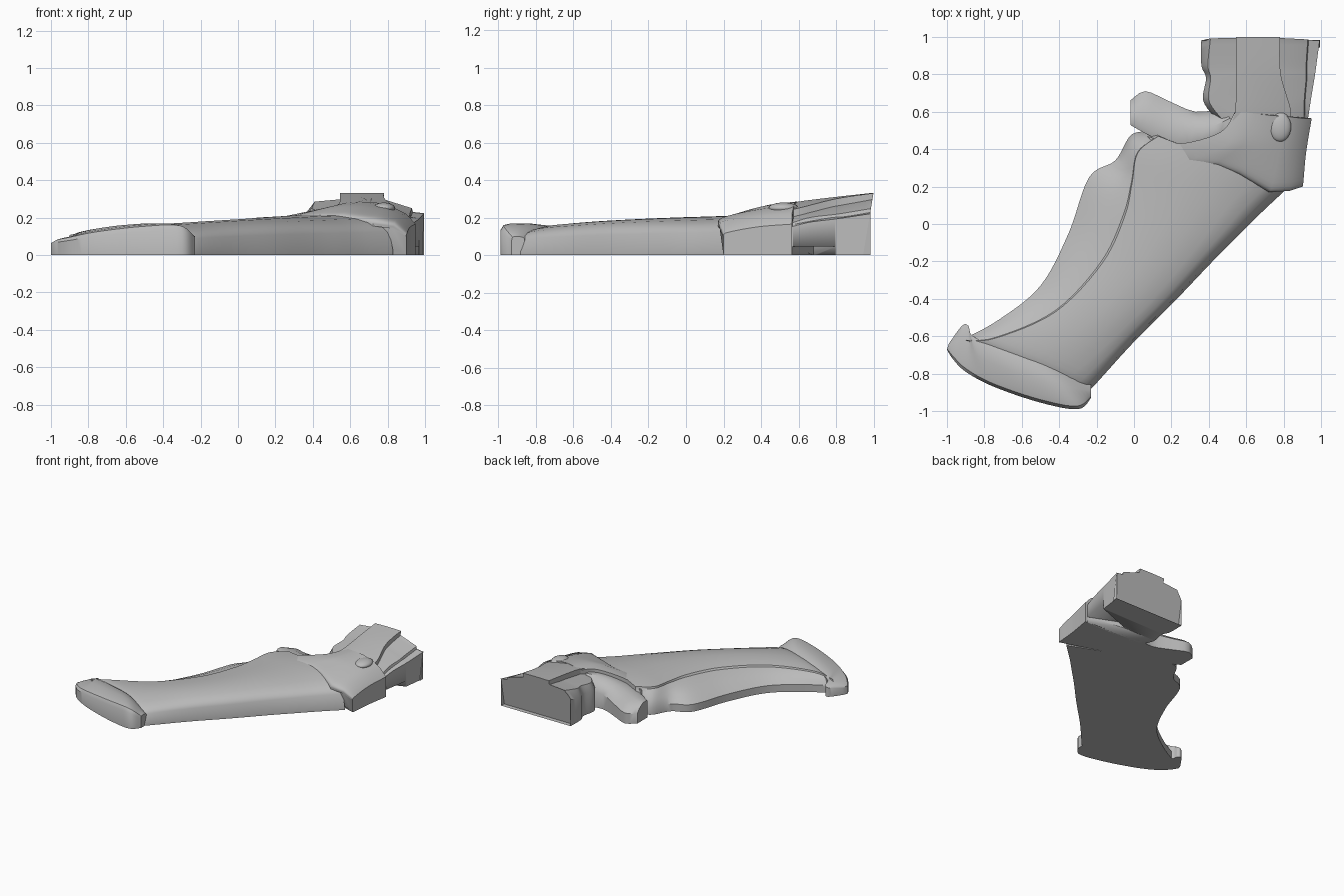
import bpy
import bmesh
from mathutils import Vector

if "Cube" in bpy.data.objects:
    bpy.data.objects.remove(bpy.data.objects["Cube"], do_unlink=True)

grey = bpy.data.materials.new("plain grey")
grey.use_nodes = True
colour = (0.5, 0.5, 0.5, 1)
grey.diffuse_color = colour
grey.node_tree.nodes["Principled BSDF"].inputs["Base Color"].default_value = colour


def curve(points, steps):
    """Smooth path through the points, sampled evenly between each pair."""
    pts = [Vector(p) for p in points]
    path = []
    for i in range(len(pts) - 1):
        a, b, c, d = pts[max(i - 1, 0)], pts[i], pts[i + 1], pts[min(i + 2, len(pts) - 1)]
        for k in range(steps):
            t = k / steps
            tangent_b, tangent_c = (c - a) / 2, (d - b) / 2
            bend = b * 2 - c * 2 + tangent_b + tangent_c
            path.append(b + t * tangent_b + t * t * (c - b - tangent_b - bend) + t ** 3 * bend)
    return path + [pts[-1]]


def finish(obj):
    """Shared material and shading."""
    obj.data.materials.append(grey)
    bpy.ops.object.select_all(action="DESELECT")
    obj.select_set(True)
    bpy.context.view_layer.objects.active = obj
    bpy.ops.object.shade_smooth_by_angle(angle=0.6)


def skin(name, rails, steps=6, base=0.0, slanted_end=False):
    """Closed solid spanned by neighbouring rails, with walls down to the base."""
    paths = [curve(r, steps) for r in rails]
    foot = lambda path: [Vector((p.x, p.y, base)) for p in path]
    paths = [foot(paths[0])] + paths + [foot(paths[-1])]
    bm = bmesh.new()
    grid = [[bm.verts.new(p) for p in path] for path in paths]
    for i, left in enumerate(grid):
        right = grid[(i + 1) % len(grid)]
        for j in range(len(left) - 1):
            bm.faces.new((left[j], left[j + 1], right[j + 1], right[j]))
    for end in (0, -1):
        bm.faces.new([path[end] for path in grid])
    if slanted_end:
        for path in grid:
            path[-1].co.y = 0.945 + path[-1].co.z / 6
    bmesh.ops.recalc_face_normals(bm, faces=bm.faces)
    mesh = bpy.data.meshes.new(name)
    bm.to_mesh(mesh)
    bm.free()
    obj = bpy.data.objects.new(name, mesh)
    bpy.context.collection.objects.link(obj)
    finish(obj)
    return obj


def between(left, right, amount, heights):
    """Rail part of the way from one plan line to another."""
    return [(*Vector(a).lerp(Vector(b), amount), z) for a, b, z in zip(left, right, heights)]


# Grip: side panel, step at the groove, crowned main surface, steep back edge
edge = [(-.92, -.62), (-.72, -.51), (-.5, -.33), (-.35, -.05),
        (-.24, .25), (-.1, .34), (-.01, .48), (.12, .49)]
groove = [(-.9, -.62), (-.74, -.61), (-.42, -.47), (-.17, -.21),
          (-.05, .04), (-.01, .22), (.02, .38), (.13, .47)]
back = [(-.25, -.9), (-.2, -.85), (0, -.63), (.22, -.41),
        (.42, -.2), (.55, -.07), (.68, .06), (.83, .2)]
crown = [.12, .155, .175, .19, .2, .205, .21, .215]
grip = [between(edge, groove, 0, [.06] * len(edge))]
for amount, drop in ((.3, .55), (.65, .73), (.96, .82)):
    grip.append(between(edge, groove, amount, [z * drop for z in crown]))
for amount, drop in ((0, .89), (.15, .955), (.4, 1), (.6, .98), (.78, .9),
                     (.88, .81), (.94, .7), (.97, .57)):
    grip.append(between(groove, back, amount, [z * drop for z in crown]))
grip.append(between(groove, back, 1, [.02] * len(back)))
skin("grip", grip)

# Flared pommel with a hooked tip
heel_back = [(-.99, -.64), (-.92, -.545), (-.885, -.545), (-.86, -.6),
             (-.7, -.67), (-.45, -.76), (-.23, -.86)]
heel_front = [(-1, -.67), (-.97, -.72), (-.9, -.79), (-.75, -.87),
              (-.5, -.955), (-.3, -.99), (-.23, -.93)]
heel_height = [.065, .085, .1, .13, .16, .165, .1]
skin("pommel", [between(heel_back, heel_front, amount, [z * k for z in heel_height])
                for amount, k in ((0, .85), (.12, .94), (.45, 1), (.8, .99),
                                  (.93, .95), (1, .78))])

# Collar shell overlapping the top of the grip
skin("collar", [
    [(.07, .47, .17), (.24, .43, .205), (.46, .49, .25), (.54, .6, .265)],
    [(.2, .33, .19), (.32, .35, .215), (.5, .43, .26), (.58, .6, .28)],
    [(.45, .31, .2), (.46, .335, .225), (.58, .43, .265), (.65, .59, .285)],
    [(.56, .265, .19), (.57, .29, .225), (.66, .42, .262), (.74, .58, .28)],
    [(.72, .17, .155), (.735, .195, .2), (.78, .4, .245), (.82, .575, .26)],
    [(.83, .18, .14), (.84, .2, .18), (.87, .4, .21), (.9, .565, .22)],
    [(.9, .2, .1), (.905, .22, .12), (.92, .38, .15), (.95, .565, .165)],
])

# Low bump on the collar
bpy.ops.mesh.primitive_uv_sphere_add(segments=24, ring_count=12, radius=1,
                                     location=(.78, .52, .25))
bump = bpy.context.object
bump.name = "collar_bump"
bump.scale = (.06, .08, .03)
finish(bump)

# Rear block with stepped shoulders
block = skin("rear_block", [
    [(.44, .56, .15), (.37, .66, .17), (.385, .78, .18), (.36, .85, .19), (.36, 1, .22)],
    [(.47, .56, .21), (.4, .66, .225), (.41, .78, .24), (.395, .85, .25), (.41, 1, .285)],
    [(.54, .56, .23), (.54, .66, .24), (.54, .78, .26), (.54, .85, .27), (.54, 1, .297)],
    [(.78, .56, .23), (.78, .66, .24), (.78, .78, .26), (.78, .85, .27), (.78, 1, .297)],
    [(.91, .56, .17), (.91, .66, .2), (.92, .78, .215), (.92, .85, .225), (.93, 1, .25)],
    [(.915, .56, .16), (.915, .66, .18), (.925, .78, .2), (.925, .85, .205), (.935, 1, .23)],
    [(.93, .56, .15), (.945, .66, .175), (.965, .78, .19), (.975, .85, .2), (.995, 1, .223)],
], slanted_end=True)

# Small wedge slot under the rear block
cutter = skin("slot_cutter", [[(.66, .68, .045), (.66, .681, .045)],
                              [(1, .54, .045), (1, .81, .045)]], steps=1, base=-.05)
slot = block.modifiers.new("slot", "BOOLEAN")
slot.operation = "DIFFERENCE"
slot.object = cutter
bpy.context.view_layer.objects.active = block
bpy.ops.object.modifier_apply(modifier=slot.name)
bpy.data.objects.remove(cutter, do_unlink=True)

# Raised centre ridge
skin("centre_ridge", [
    [(.5, .5, .25), (.54, .6, .275), (.545, .8, .305), (.545, 1, .33)],
    [(.64, .5, .262), (.66, .6, .285), (.66, .8, .31), (.66, 1, .332)],
    [(.82, .5, .23), (.84, .6, .25), (.785, .8, .3), (.78, 1, .33)],
], base=.2, slanted_end=True)

# Finger guard stub and its band along the shell
stub_low = [(-.02, .53), (.07, .48), (.24, .41), (.42, .44), (.55, .52)]
stub_high = [(-.02, .66), (.06, .71), (.18, .66), (.33, .6), (.47, .62)]
stub_height = [.145, .155, .175, .215, .24]
skin("guard_stub", [between(stub_low, stub_high, amount, [z * k for z in stub_height])
                    for amount, k in ((0, .95), (.12, 1), (.45, .98), (.8, .78), (1, .55))],
     steps=3)
